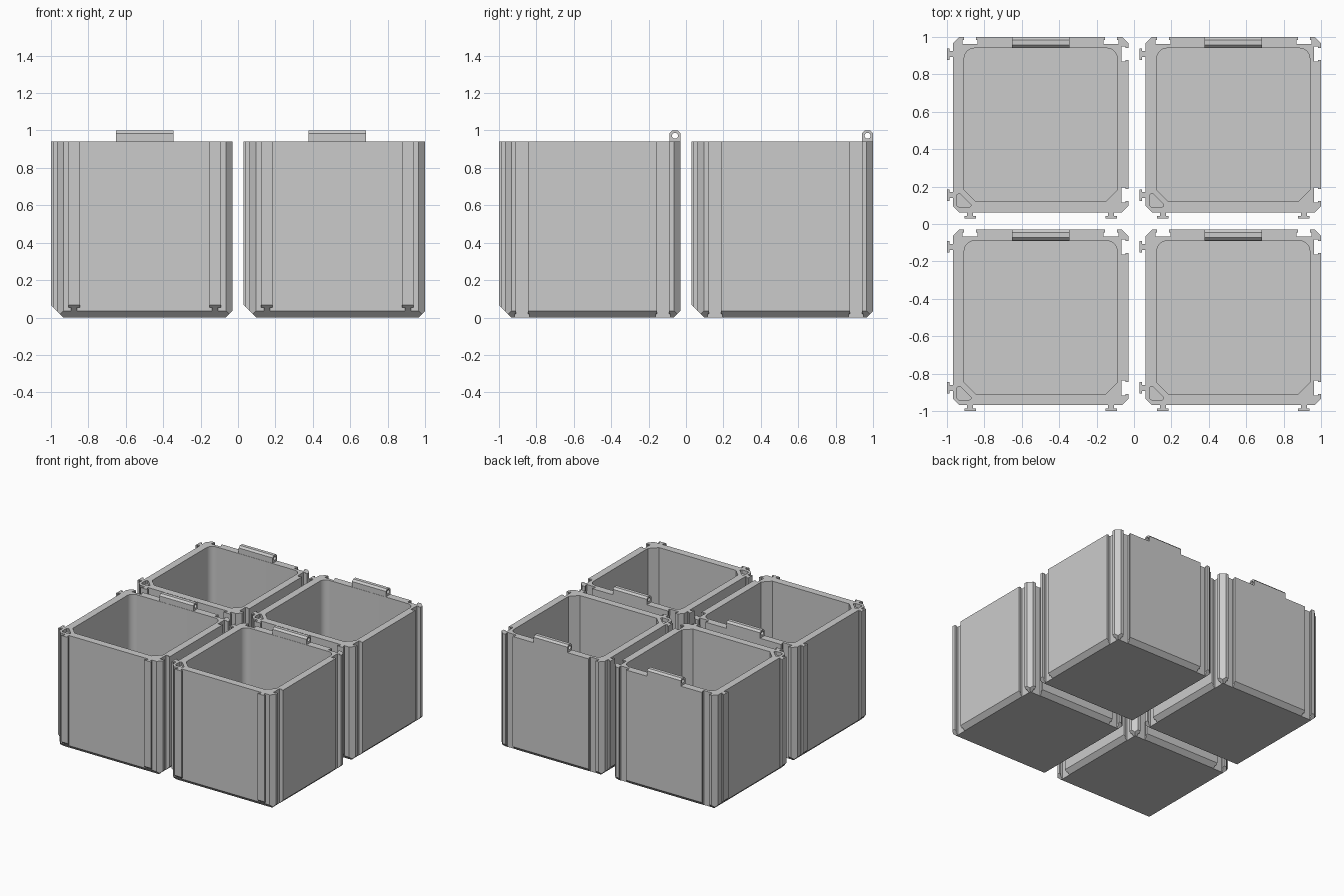
import bpy, bmesh, math
from mathutils import Vector

if "Cube" in bpy.data.objects:
    bpy.data.objects.remove(bpy.data.objects["Cube"])

S = 0.938        # side of one box
H = 0.94         # box height
PITCH = 1.03     # spacing between boxes
ORIGIN = Vector((-0.968, -0.968, 0))

grey = bpy.data.materials.new("light_grey")
grey.diffuse_color = (0.6, 0.6, 0.6, 1)
grey.use_nodes = True
grey.node_tree.nodes["Principled BSDF"].inputs["Base Color"].default_value = grey.diffuse_color


def prism(name, points, offset):
    """Solid made by sweeping a flat outline of 3D points along offset."""
    bm = bmesh.new()
    face = bm.faces.new([bm.verts.new(p) for p in points])
    ext = bmesh.ops.extrude_face_region(bm, geom=[face])
    bmesh.ops.translate(bm, vec=offset,
                        verts=[g for g in ext["geom"] if isinstance(g, bmesh.types.BMVert)])
    bmesh.ops.recalc_face_normals(bm, faces=bm.faces)
    return finish(bm, name)


def finish(bm, name):
    mesh = bpy.data.meshes.new(name)
    bm.to_mesh(mesh)
    bm.free()
    mesh.materials.append(grey)
    ob = bpy.data.objects.new(name, mesh)
    bpy.context.collection.objects.link(ob)
    return ob


def carve(target, cutters):
    """Apply boolean cutters, given as (object, operation), then remove them."""
    for cutter, op in cutters:
        mod = target.modifiers.new(op.lower(), 'BOOLEAN')
        mod.operation, mod.solver, mod.object = op, 'EXACT', cutter
    graph = bpy.context.evaluated_depsgraph_get()
    mesh = bpy.data.meshes.new_from_object(target.evaluated_get(graph))
    target.modifiers.clear()
    target.data = mesh
    for cutter, _ in cutters:
        bpy.data.objects.remove(cutter)


# Outline of the box: T-shaped rails on front and left, matching slots on right and back
half_rail = [(-.016, 0), (-.016, .019), (-.031, .019), (-.031, .032)]
half_slot = [(-.032, 0), (-.032, -.016), (-.04, -.016), (-.04, -.037)]
sides = [
    (half_rail, lambda t, o: (t, -o)),
    (half_slot, lambda t, o: (S + o, t)),
    (half_slot, lambda t, o: (S - t, S + o)),
    (half_rail, lambda t, o: (-o, S - t)),
]
outline = []
for half, place in sides:
    shape = half + [(-a, o) for a, o in reversed(half)]
    outline.append(place(.034, 0))
    for c in (.092, S - .092):
        outline += [place(c + a, o) for a, o in shape]
    outline.append(place(S - .034, 0))
box = prism("storage_box", [(x, y, 0) for x, y in outline], (0, 0, H))

# Tapered envelope that bevels the bottom rim and the rail ends
bm = bmesh.new()
vs = [bm.verts.new((x, y, z)) for z, lo, hi in ((0, .035, S - .035), (1, -.965, S + .965))
      for x, y in ((lo, lo), (hi, lo), (hi, hi), (lo, hi))]
bm.faces.new(vs[:4])
bm.faces.new(vs[4:])
for i in range(4):
    j = (i + 1) % 4
    bm.faces.new((vs[i], vs[j], vs[j + 4], vs[i + 4]))
bmesh.ops.recalc_face_normals(bm, faces=bm.faces)
envelope = finish(bm, "bevel_envelope")

# Inside space: chamfered front corners, rounded back corners
lo, hi, c, r = .06, S - .06, .06, .055
inside = [(lo, lo + c), (lo + c, lo), (hi - c, lo), (hi, lo + c)]
for cx, start in ((hi - r, 0), (lo + r, 90)):
    for k in range(9):
        a = math.radians(start + k * 90 / 8)
        inside.append((cx + r * math.cos(a), hi - r + r * math.sin(a)))
cavity = prism("cavity_cutter", [(x, y, .05) for x, y in inside], (0, 0, 1))

# Small triangular pocket in the front left corner of the rim
pocket_pts = [(.022, .036), (.032, .027), (.088, .027), (.096, .034),
              (.096, .042), (.04, .098), (.03, .1), (.022, .094)]
pocket = prism("pocket_cutter", [(x, y, H - .03) for x, y in pocket_pts], (0, 0, .1))
carve(box, [(envelope, 'INTERSECT'), (cavity, 'DIFFERENCE'), (pocket, 'DIFFERENCE')])

# Hinge knuckle with a pin hole on the back rim
y0, y1, top, b = S - .058, S, 1.0, .015
knuckle = [(y0, H), (y1, H), (y1, top - b), (y1 - b, top), (y0 + b, top), (y0, top - b)]
hinge = prism("hinge_knuckle", [(.315, y, z) for y, z in knuckle], (.308, 0, 0))
ring = [(S - .029 + .016 * math.cos(k * math.tau / 16),
         .972 + .016 * math.sin(k * math.tau / 16)) for k in range(16)]
pin = prism("pin_cutter", [(.2, y, z) for y, z in ring], (.6, 0, 0))
carve(hinge, [(pin, 'DIFFERENCE')])

# Keep curved walls smooth and corners sharp
for ob in (box, hinge):
    ob.select_set(True)
bpy.context.view_layer.objects.active = box
bpy.ops.object.shade_smooth_by_angle(angle=math.radians(30))

# Four boxes in a two by two layout
for part in (box, hinge):
    base = part.name
    for j, row in enumerate(("front", "back")):
        for i, col in enumerate(("left", "right")):
            ob = part if i + j == 0 else part.copy()
            if ob is not part:
                bpy.context.collection.objects.link(ob)
            ob.name = f"{base}_{row}_{col}"
            ob.location = ORIGIN + Vector((i * PITCH, j * PITCH, 0))
